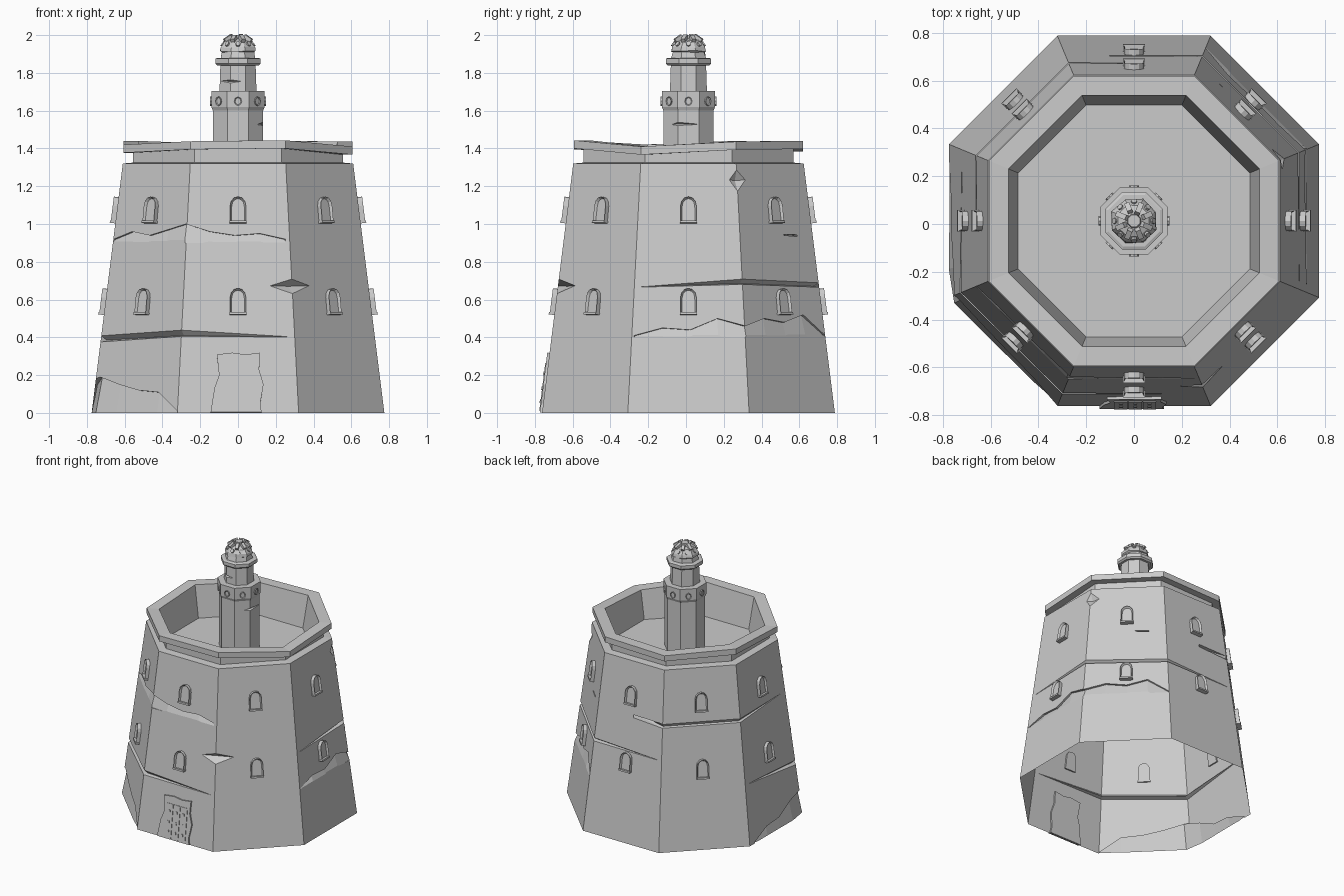
import bpy
import bmesh
import math
import random
from mathutils import Matrix, Vector

random.seed(4)
if "Cube" in bpy.data.objects:
    bpy.data.objects.remove(bpy.data.objects["Cube"])

CY = 0.013
STEP = math.pi / 4
TILT = -math.atan(0.125)

stone = bpy.data.materials.new("grey_stone")
stone.use_nodes = True
GREY = (0.6, 0.6, 0.6, 1)
stone.diffuse_color = GREY
stone.node_tree.nodes["Principled BSDF"].inputs["Base Color"].default_value = GREY


def finish(name, bm):
    bmesh.ops.recalc_face_normals(bm, faces=bm.faces)
    mesh = bpy.data.meshes.new(name)
    bm.to_mesh(mesh)
    bm.free()
    mesh.materials.append(stone)
    obj = bpy.data.objects.new(name, mesh)
    bpy.context.collection.objects.link(obj)
    return obj


def corner(k, apothem, z):
    a = math.radians(-112.5) + STEP * k
    r = apothem / math.cos(STEP / 2)
    return Vector((r * math.cos(a), r * math.sin(a) + CY, z))


def on_wall(t, apothem, z):
    """Point on the octagon; t counts sides from the front one."""
    k = math.floor(t)
    return corner(k, apothem, z).lerp(corner(k + 1, apothem, z), t - k)


def bridge(bm, rings, closed):
    """Skin a list of closed loops; closed=False caps both ends."""
    n = len(rings[0])
    pairs = list(zip(rings, rings[1:]))
    for a, b in pairs:
        for i in range(n):
            j = (i + 1) % n
            bm.faces.new((a[i], a[j], b[j], b[i]))
    if not closed:
        bm.faces.new(rings[0])
        bm.faces.new(rings[-1])


def octagon_loft(name, profile, sag=None, jitter=0.0):
    """Stack octagon rings given as (apothem, z)."""
    bm = bmesh.new()
    rings = []
    for i, (a, z) in enumerate(profile):
        ring = []
        for k in range(8):
            dz = sag[k] if sag and 1.35 < z else 0
            p = corner(k, a + random.uniform(-jitter, jitter), z + dz)
            p.z += random.uniform(-jitter, jitter)
            ring.append(bm.verts.new(p))
        rings.append(ring)
    bridge(bm, rings, False)
    return finish(name, bm)


def crack(target, radius, path):
    """Carve a wedge; path rows are (t, low, deepest, high, depth)."""
    bm = bmesh.new()
    rings = []
    for t, low, mid, high, depth in path:
        section = ((low, 0.06), (low, 0.002), (mid, -depth), (high, 0.002), (high, 0.06))
        rings.append([bm.verts.new(on_wall(t, radius(z) + off, z)) for z, off in section])
    bridge(bm, rings, False)
    cutter = finish("crack_cutter", bm)
    cutter.hide_render = True
    mod = target.modifiers.new("crack", "BOOLEAN")
    mod.operation = "DIFFERENCE"
    mod.solver = "EXACT"
    mod.object = cutter
    bpy.context.view_layer.objects.active = target
    bpy.ops.object.modifier_apply(modifier=mod.name)
    bpy.data.objects.remove(cutter)


def jagged(start, end, low, heights, depth):
    n = len(heights) - 1
    return [(start + (end - start) * i / n, low, h - 0.002, h, depth)
            for i, h in enumerate(heights)]


def wall(z):
    return 0.775 - 0.125 * z


def side_matrix(side, apothem, z, tilt=0.0):
    return (Matrix.Translation((0, CY, 0)) @ Matrix.Rotation(STEP * side, 4, "Z")
            @ Matrix.Translation((0, -apothem, z)) @ Matrix.Rotation(tilt, 4, "X"))


def plate(name, outline, thick, matrix, inset=0.0, recess=0.0):
    """Flat outline (x, z) raised outwards from a wall."""
    bm = bmesh.new()
    back = [bm.verts.new((x, 0.012, z)) for x, z in outline]
    front = [bm.verts.new((x, -thick, z)) for x, z in outline]
    bridge(bm, [back, front], False)
    if inset:
        bm.faces.ensure_lookup_table()
        bmesh.ops.recalc_face_normals(bm, faces=bm.faces)
        bmesh.ops.inset_region(bm, faces=[bm.faces[-1]], thickness=inset, depth=-recess)
    bm.transform(matrix)
    return finish(name, bm)


def rect(x, z, w, h):
    return [(x - w / 2, z), (x + w / 2, z), (x + w / 2, z + h), (x - w / 2, z + h)]


# Main keep with ledge, parapet and sunken roof
SAG = [0.01, 0.015, -0.018, 0.008, 0.012, 0.0, 0.012, -0.008]
keep = octagon_loft("keep_walls", [
    (0.775, 0), (0.61, 1.32), (0.555, 1.325), (0.555, 1.385), (0.607, 1.385),
    (0.607, 1.428), (0.525, 1.428), (0.485, 1.2)], SAG)

# Straight split cracks and corner chips
crack(keep, wall, [(-1.95, .44, .442, .445, 0), (-1, .375, .385, .41, .03),
                   (0, .405, .41, .44, .03), (.95, .4, .402, .405, 0)])
crack(keep, wall, [(2.05, .665, .667, .67, 0), (3, .68, .685, .71, .03),
                   (4, .665, .67, .69, .03), (4.95, .66, .662, .665, 0)])
crack(keep, wall, [(3.6, .94, .942, .945, 0), (5, .9, .905, .93, .02),
                   (6, .9, .905, .93, .02), (6.9, .93, .932, .935, 0)])
crack(keep, wall, [(.8, .67, .673, .676, 0), (1, .63, .67, .71, .05),
                   (1.22, .67, .673, .676, 0)])
crack(keep, wall, [(2.92, 1.23, 1.233, 1.236, 0), (3, 1.17, 1.23, 1.29, .03),
                   (3.12, 1.23, 1.233, 1.236, 0)])

# Jagged breaks where the lower stone has slipped inwards
crack(keep, wall, jagged(-1, .96, .9, [.92, .96, .94, .97, 1.0, .96, .94, .95, .92], .012))
crack(keep, wall, jagged(2.02, 4, .4, [.41, .45, .44, .5, .46, .5, .48, .52, .41], .014))
crack(keep, wall, jagged(6.1, 8, -.03, [.01, .07, .08, .15, .19, .15, .12, .11, .01], .012))

# The keep is open underneath
bm = bmesh.new()
bm.from_mesh(keep.data)
under = [f for f in bm.faces if all(v.co.z < 0.002 for v in f.verts)]
bmesh.ops.delete(bm, geom=under, context="FACES")
bm.to_mesh(keep.data)
bm.free()

# Arched windows with sills, two rows on every side
W = 0.042
ARCH = [(-W, 0), (W, 0)] + [(W * math.cos(a), 0.09 + 0.048 * math.sin(a))
                            for a in (math.pi * i / 6 for i in range(7))]
for row, z in (("lower", 0.52), ("upper", 1.005)):
    for side in range(8):
        m = side_matrix(side, wall(z), z, TILT)
        plate(f"{row}_window_{side}", ARCH, 0.025, m, 0.009, 0.014)
        plate(f"{row}_sill_{side}", rect(0, -0.002, 0.09, 0.012), 0.03, m)

# Ragged plank door
door_m = side_matrix(0, wall(0), 0, TILT)
plate("door_frame", [(-.145, .002), (.125, .002), (.118, .05), (.135, .15), (.112, .23),
                     (.115, .32), (.04, .31), (-.03, .32), (-.112, .31), (-.1, .2),
                     (-.125, .13)], 0.012, door_m)
for i, x in enumerate((-0.055, 0.005, 0.065)):
    plate(f"door_plank_{i}", rect(x, 0.008, 0.056, 0.255), 0.016, door_m)
    for j, z in enumerate((0.05, 0.12, 0.2)):
        plate(f"door_stud_{i}_{j}", rect(x, z, 0.016, 0.018), 0.02, door_m)

# Watch tower
shaft = octagon_loft("tower_shaft", [(0.133, 1.2), (0.133, 1.6), (0.141, 1.62), (0.141, 1.705)])
neck = octagon_loft("tower_neck", [(0.098, 1.7), (0.093, 1.85)])
octagon_loft("tower_collar", [(0.11, 1.84), (0.12, 1.85), (0.12, 1.875), (0.108, 1.88)])
octagon_loft("tower_dome", [(0.09, 1.875), (0.083, 1.91), (0.092, 1.915), (0.088, 1.935),
                            (0.065, 1.97), (0.022, 1.985)], jitter=0.004)
crack(shaft, lambda z: 0.133, [(1.6, 1.525, 1.527, 1.53, 0), (2, 1.52, 1.53, 1.54, .015),
                               (2.95, 1.525, 1.527, 1.53, 0)])
crack(neck, lambda z: 0.096, [(-.9, 1.755, 1.757, 1.76, 0), (0, 1.745, 1.755, 1.765, .012),
                              (.7, 1.753, 1.755, 1.757, 0)])

# Round bosses on the shaft and broken ribs on the dome
DISC = [(0.02 * math.cos(STEP * i), 0.024 * math.sin(STEP * i)) for i in range(8)]
KNOB = [(0.6 * x, 0.6 * z) for x, z in DISC]
for side in range(8):
    plate(f"shaft_boss_{side}", DISC, 0.008, side_matrix(side, 0.141, 1.65), 0.005, 0.004)
    plate(f"dome_knob_{side}", KNOB, 0.008, side_matrix(side, 0.078, 1.952, -0.6))
    rise = random.uniform(0.0, 0.012)
    plate(f"dome_rib_{side}", rect(0, -0.03, 0.022, 0.04 + rise), 0.012,
          side_matrix(side + 0.5, 0.05, 1.985, -1.0))
octagon_loft("dome_finial", [(0.03, 1.975), (0.025, 2.0)])
